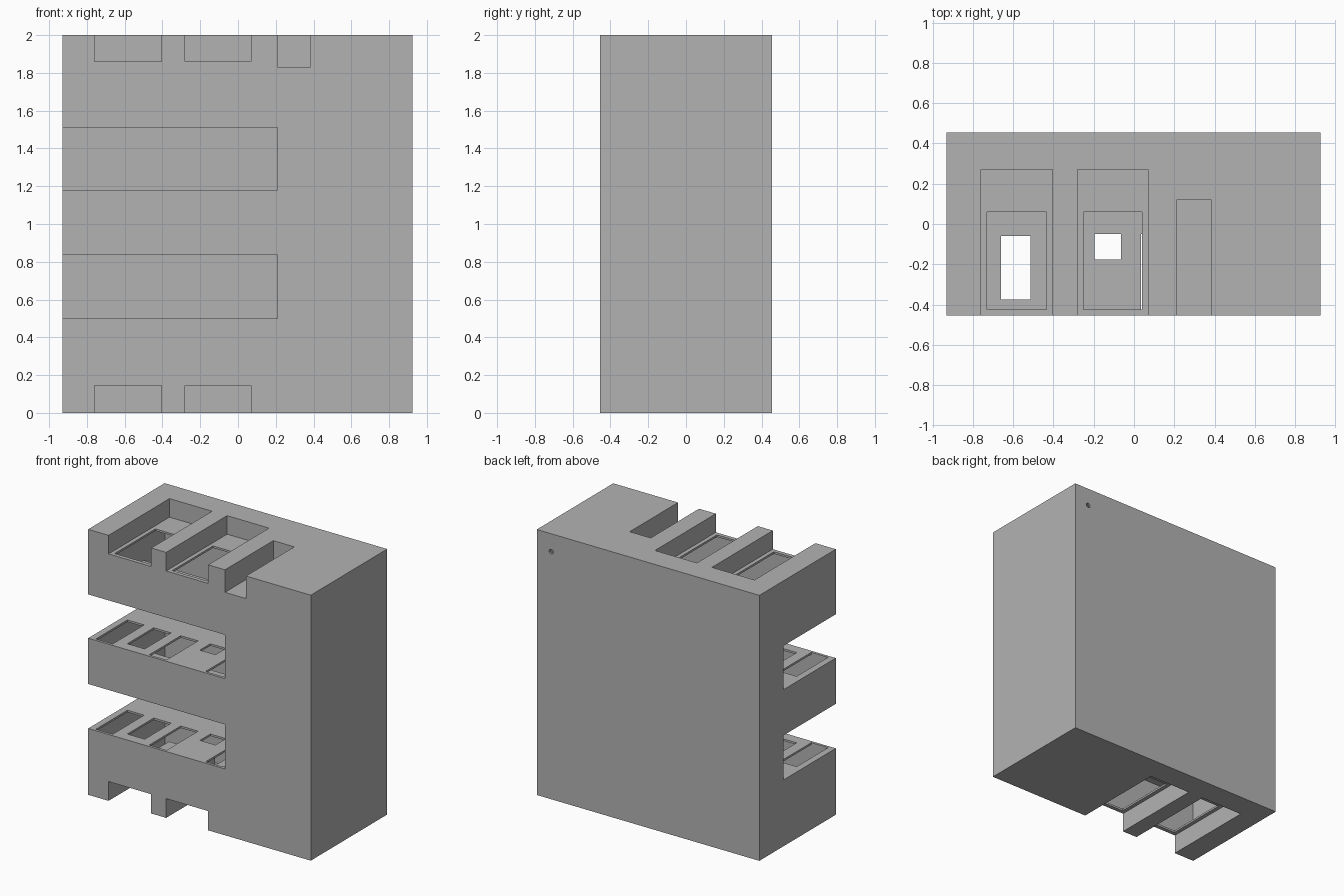
import bpy
import bmesh
from mathutils import Matrix, Vector

old = bpy.data.objects.get("Cube")
if old:
    bpy.data.objects.remove(old, do_unlink=True)

WALL = 0.015      # sheet thickness of the hollow casing
OUT = 0.1         # how far cutters stick out of the casing
LEFT, RIGHT, DEPTH, TOP = -0.93, 0.925, 0.455, 2.0


def make_boxes(name, boxes):
    """One mesh object holding boxes given as (x0, x1, y0, y1, z0, z1)."""
    bm = bmesh.new()
    for x0, x1, y0, y1, z0, z1 in boxes:
        centre = Vector((x0 + x1, y0 + y1, z0 + z1)) / 2
        size = Matrix.Diagonal((x1 - x0, y1 - y0, z1 - z0, 1))
        bmesh.ops.create_cube(bm, size=1, matrix=Matrix.Translation(centre) @ size)
    mesh = bpy.data.meshes.new(name)
    bm.to_mesh(mesh)
    bm.free()
    obj = bpy.data.objects.new(name, mesh)
    bpy.context.collection.objects.link(obj)
    return obj


def cut(target, cutter):
    """Subtract the cutter from the target, then throw the cutter away."""
    cutter.hide_render = True
    mod = target.modifiers.new("cut", 'BOOLEAN')
    mod.operation = 'DIFFERENCE'
    mod.solver = 'EXACT'
    mod.object = cutter
    bpy.context.view_layer.objects.active = target
    bpy.ops.object.modifier_apply(modifier=mod.name)
    bpy.data.objects.remove(cutter, do_unlink=True)


def grow(box):
    x0, x1, y0, y1, z0, z1 = box
    return (x0 - WALL, x1 + WALL, y0 - WALL, y1 + WALL, z0 - WALL, z1 + WALL)


# Open recesses: two side slots, paired top and bottom notches, one narrow notch
slot_heights = [(0.5, 0.835), (1.18, 1.51)]
notch_spans = [(-0.76, -0.405), (-0.28, 0.07)]
front = -DEPTH - OUT
recesses = [(LEFT - OUT, 0.21, front, 0.17, z0, z1) for z0, z1 in slot_heights]
for x0, x1 in notch_spans:
    recesses.append((x0, x1, front, 0.27, 1.86, TOP + OUT))
    recesses.append((x0, x1, front, 0.27, -OUT, 0.145))
recesses.append((0.21, 0.385, front, 0.12, 1.83, TOP + OUT))

# Outer casing with its recesses
casing = make_boxes("casing", [(LEFT, RIGHT, -DEPTH, DEPTH, 0, TOP)])
cut(casing, make_boxes("recess_cutter", recesses))

# Hollow inside that follows the recesses at wall thickness
hollow = make_boxes("hollow_cutter", [(LEFT + WALL, RIGHT - WALL, -DEPTH + WALL,
                                       DEPTH - WALL, WALL, TOP - WALL)])
for box in recesses:
    cut(hollow, make_boxes("recess_lining", [grow(box)]))
cut(casing, hollow)

# Windows through the notch floors and through the floors and ceilings of the slots
windows = []
for x0, x1 in notch_spans:
    for z in (0.145, 1.86):
        windows.append((x0 + 0.03, x1 - 0.03, -0.425, 0.06, z - 0.03, z + 0.03))
slot_windows = [(-0.88, -0.74, -0.435, -0.06), (-0.66, -0.515, -0.375, -0.06),
                (-0.435, -0.29, -0.435, -0.06), (-0.195, -0.065, -0.175, -0.05),
                (0.035, 0.18, -0.435, -0.05)]
for z0, z1 in slot_heights:
    for x0, x1, y0, y1 in slot_windows:
        windows.append((x0, x1, y0, y1, z0 - 0.03, z1 + 0.03))
cut(casing, make_boxes("window_cutter", windows))

# Small round cable hole in the back
bpy.ops.mesh.primitive_cylinder_add(vertices=12, radius=0.018, depth=0.1,
                                    location=(0.805, DEPTH, 1.865),
                                    rotation=(1.5708, 0, 0))
cut(casing, bpy.context.active_object)

# Plain grey finish
grey = bpy.data.materials.new("plain_grey")
grey.use_nodes = True
colour = (0.45, 0.45, 0.45, 1)
grey.diffuse_color = colour
grey.node_tree.nodes["Principled BSDF"].inputs["Base Color"].default_value = colour
casing.data.materials.clear()
casing.data.materials.append(grey)
for face in casing.data.polygons:
    face.material_index = 0
    face.use_smooth = False
